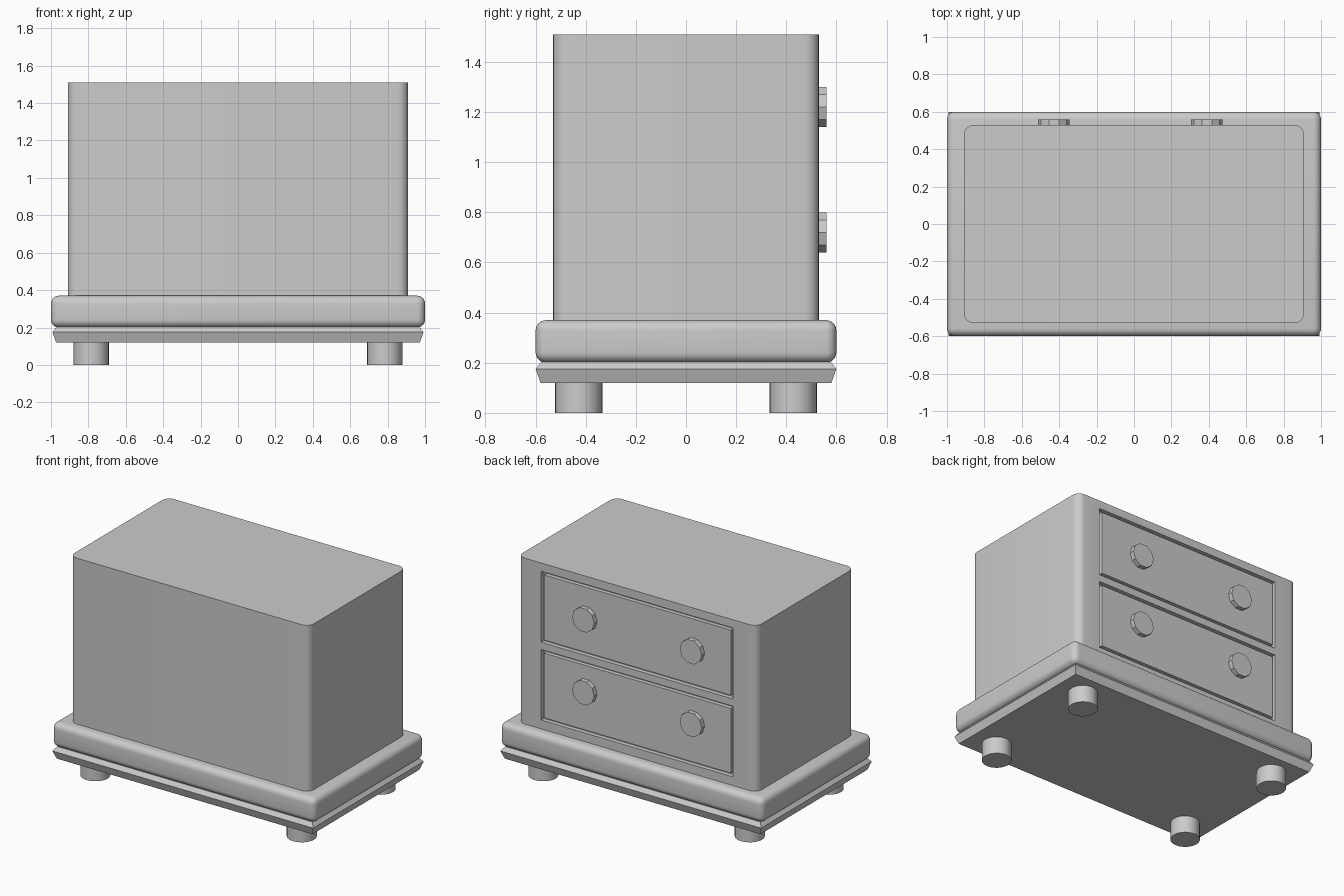
import bpy, bmesh, math
from mathutils import Matrix, Vector

if "Cube" in bpy.data.objects:
    bpy.data.objects.remove(bpy.data.objects["Cube"])


def finish(bm, name, smooth=False):
    bmesh.ops.recalc_face_normals(bm, faces=bm.faces)
    mesh = bpy.data.meshes.new(name)
    bm.to_mesh(mesh)
    bm.free()
    ob = bpy.data.objects.new(name, mesh)
    bpy.context.collection.objects.link(ob)
    if smooth:
        bpy.ops.object.select_all(action='DESELECT')
        ob.select_set(True)
        bpy.context.view_layer.objects.active = ob
        bpy.ops.object.shade_smooth_by_angle(angle=math.radians(35))
    return ob


def box(name, lo, hi, radius=0, vertical_only=False):
    lo, hi = Vector(lo), Vector(hi)
    bm = bmesh.new()
    m = Matrix.Translation((lo + hi) / 2) @ Matrix.Diagonal((*(hi - lo), 1))
    bmesh.ops.create_cube(bm, size=1, matrix=m)
    if radius:
        edges = [e for e in bm.edges if not vertical_only
                 or abs(e.verts[0].co.z - e.verts[1].co.z) > 0.01]
        bmesh.ops.bevel(bm, geom=edges, offset=radius, segments=6,
                        profile=0.5, affect='EDGES')
    return finish(bm, name, radius > 0)


def cylinder(name, centre, radius, depth, sides, along_y=False, smooth=False):
    bm = bmesh.new()
    m = Matrix.Translation(centre)
    if along_y:
        m = m @ Matrix.Rotation(math.pi / 2, 4, 'X')
    bmesh.ops.create_cone(bm, cap_ends=True, segments=sides, radius1=radius,
                          radius2=radius, depth=depth, matrix=m)
    return finish(bm, name, smooth)


# Cabinet with rounded upright corners
BACK = 0.53
cabinet = box("cabinet", (-0.91, -BACK, 0.36), (0.91, BACK, 1.51), 0.055, True)

# Drawer recesses, fronts and ten-sided knobs
GAP, DEPTH = 0.02, 0.03
for name, z0, z1, knob_z in (("lower", 0.43, 0.915, 0.72),
                             ("upper", 0.965, 1.453, 1.22)):
    cutter = box(name + "_recess_cutter", (-0.73, BACK - DEPTH, z0),
                 (0.73, BACK + 0.1, z1))
    mod = cabinet.modifiers.new(name + "_recess", 'BOOLEAN')
    mod.operation = 'DIFFERENCE'
    mod.solver = 'EXACT'
    mod.object = cutter
    bpy.context.view_layer.objects.active = cabinet
    bpy.ops.object.modifier_apply(modifier=mod.name)
    bpy.data.objects.remove(cutter)
    box(name + "_drawer_front", (-0.73 + GAP, BACK - DEPTH - 0.01, z0 + GAP),
        (0.73 - GAP, BACK - 0.002, z1 - GAP))
    for side, x in (("left", -0.428), ("right", 0.39)):
        bm_knob = cylinder(f"{name}_{side}_knob", (x, BACK + 0.01, knob_z),
                           0.084, 0.04, 10, along_y=True)
        # put a corner of the decagon on the horizontal axis
        turn = (Matrix.Translation((x, 0, knob_z))
                @ Matrix.Rotation(math.pi / 2, 4, 'Y')
                @ Matrix.Translation((-x, 0, -knob_z)))
        v = bm_knob.data.vertices
        if max(p.co.x for p in v) - x < 0.0835:
            bm_knob.data.transform(turn)

# Rounded base slab
box("base_slab", (-1, -0.6, 0.2), (1, 0.6, 0.37), 0.042)

# Mitred moulding under the slab
bm = bmesh.new()
rings = []
for x, y, z in ((0.972, 0.58, 0.12), (0.992, 0.6, 0.175), (0.97, 0.578, 0.203)):
    rings.append([bm.verts.new((sx * x, sy * y, z))
                  for sx, sy in ((-1, -1), (1, -1), (1, 1), (-1, 1))])
for a, b in zip(rings, rings[1:]):
    for i in range(4):
        j = (i + 1) % 4
        bm.faces.new((a[i], a[j], b[j], b[i]))
bm.faces.new(rings[0][::-1])
bm.faces.new(rings[-1])
finish(bm, "base_moulding")

# Round feet
for fb, y in (("front", -0.428), ("back", 0.428)):
    for side, x in (("left", -0.785), ("right", 0.785)):
        cylinder(f"{fb}_{side}_foot", (x, y, 0.0625), 0.094, 0.125, 32, smooth=True)
